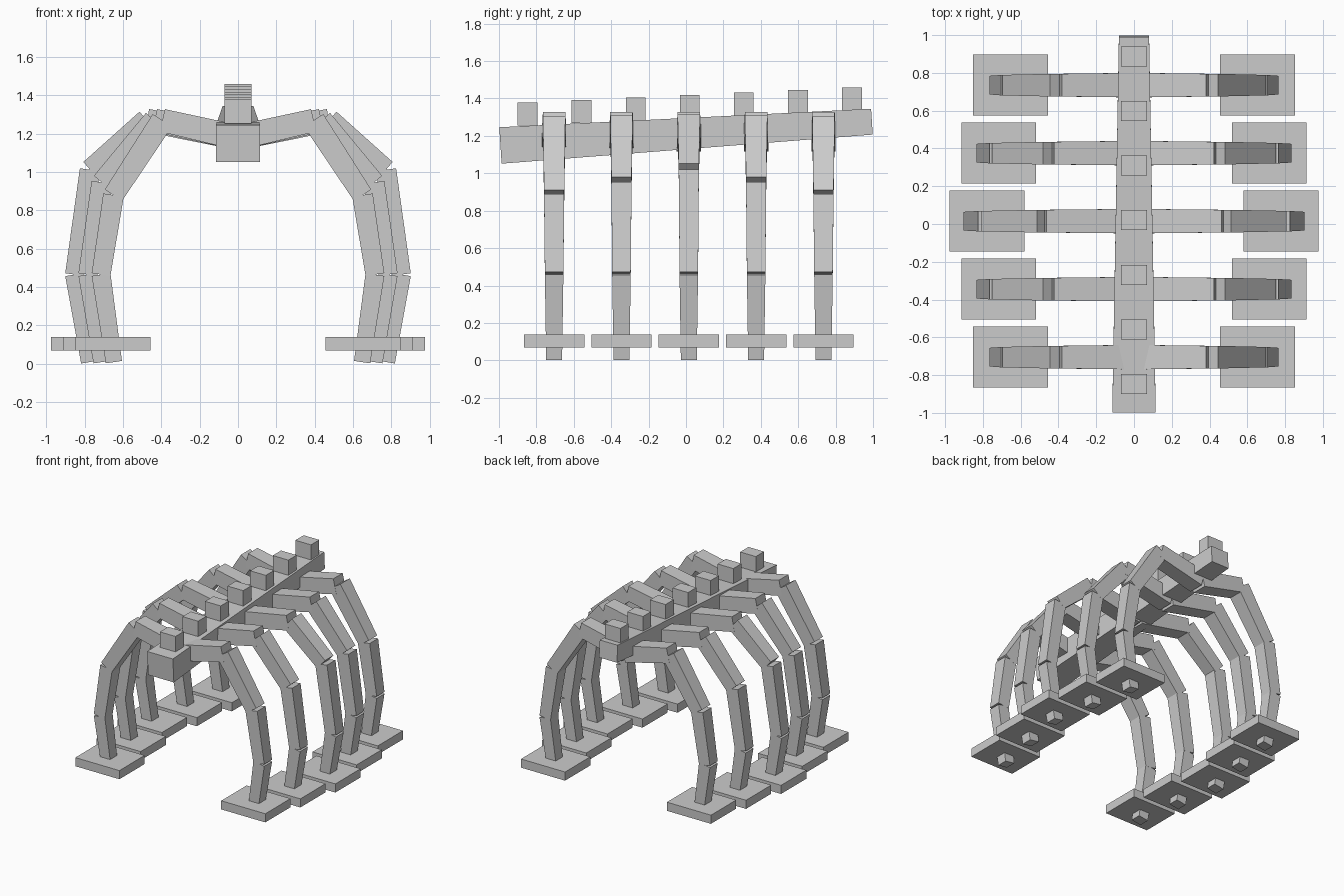
import bpy
from mathutils import Vector

if "Cube" in bpy.data.objects:
    bpy.data.objects.remove(bpy.data.objects["Cube"])

bone = bpy.data.materials.new("bone_grey")
bone.diffuse_color = (0.6, 0.6, 0.6, 1)
bone.use_nodes = True
bone.node_tree.nodes["Principled BSDF"].inputs["Base Color"].default_value = bone.diffuse_color


def make_mesh(name, verts, faces):
    me = bpy.data.meshes.new(name)
    me.from_pydata(verts, [], faces)
    me.materials.append(bone)
    ob = bpy.data.objects.new(name, me)
    bpy.context.collection.objects.link(ob)
    return ob


def tapered_box(name, a, b, across, size_a, size_b):
    """Box from a to b; sizes are (width along 'across', thickness)."""
    a, b, across = Vector(a), Vector(b), Vector(across)
    up = across.cross(b - a).normalized()
    verts = []
    for p, (w, t) in ((a, size_a), (b, size_b)):
        for i, j in ((-1, -1), (1, -1), (1, 1), (-1, 1)):
            verts.append(p + across * (i * w / 2) + up * (j * t / 2))
    faces = [(3, 2, 1, 0), (4, 5, 6, 7)]
    faces += [(i, (i + 1) % 4, (i + 1) % 4 + 4, i + 4) for i in range(4)]
    return make_mesh(name, verts, faces)


def block(name, centre, size):
    x, y, z = centre
    h = size[2] / 2
    return tapered_box(name, (x, y, z - h), (x, y, z + h), (1, 0, 0), size[:2], size[:2])


# Sloping spine, thinner towards the back
tapered_box("spine", (0, -0.992, 1.149), (0, 0.994, 1.276), (1, 0, 0),
            (0.23, 0.195), (0.16, 0.138))

# Row of knobs along the spine
for i in range(7):
    block(f"spine_knob_{i + 1}", (0, -0.847 + i * 0.289, 1.317 + i * 0.0133),
          (0.14, 0.106, 0.125))

# Rib pairs, widest in the middle, each made of four tapering segments
widths = [0.13, 0.12, 0.108, 0.099, 0.085]
for i in range(5):
    y = -0.705 + i * 0.36
    k = 2 - abs(i - 2)
    path = [(0, 1.18), (0.395 + 0.04 * k, 1.27), (0.65 + 0.061 * k, 0.88 + 0.066 * k),
            (0.715 + 0.069 * k, 0.465), (0.648 + 0.0645 * k, 0.008)]
    for side, label in ((-1, "left"), (1, "right")):
        for s in range(4):
            (xa, za), (xb, zb) = path[s], path[s + 1]
            tapered_box(f"rib_{label}_{i + 1}_segment_{s + 1}",
                        (side * xa, y, za), (side * xb, y, zb), (0, 1, 0),
                        (widths[s],) * 2, (widths[s + 1],) * 2)
        # Flat foot plate pierced by the rib end
        block(f"foot_plate_{label}_{i + 1}",
              (side * (0.654 + 0.062 * k), y, 0.104), (0.395, 0.323, 0.07))
